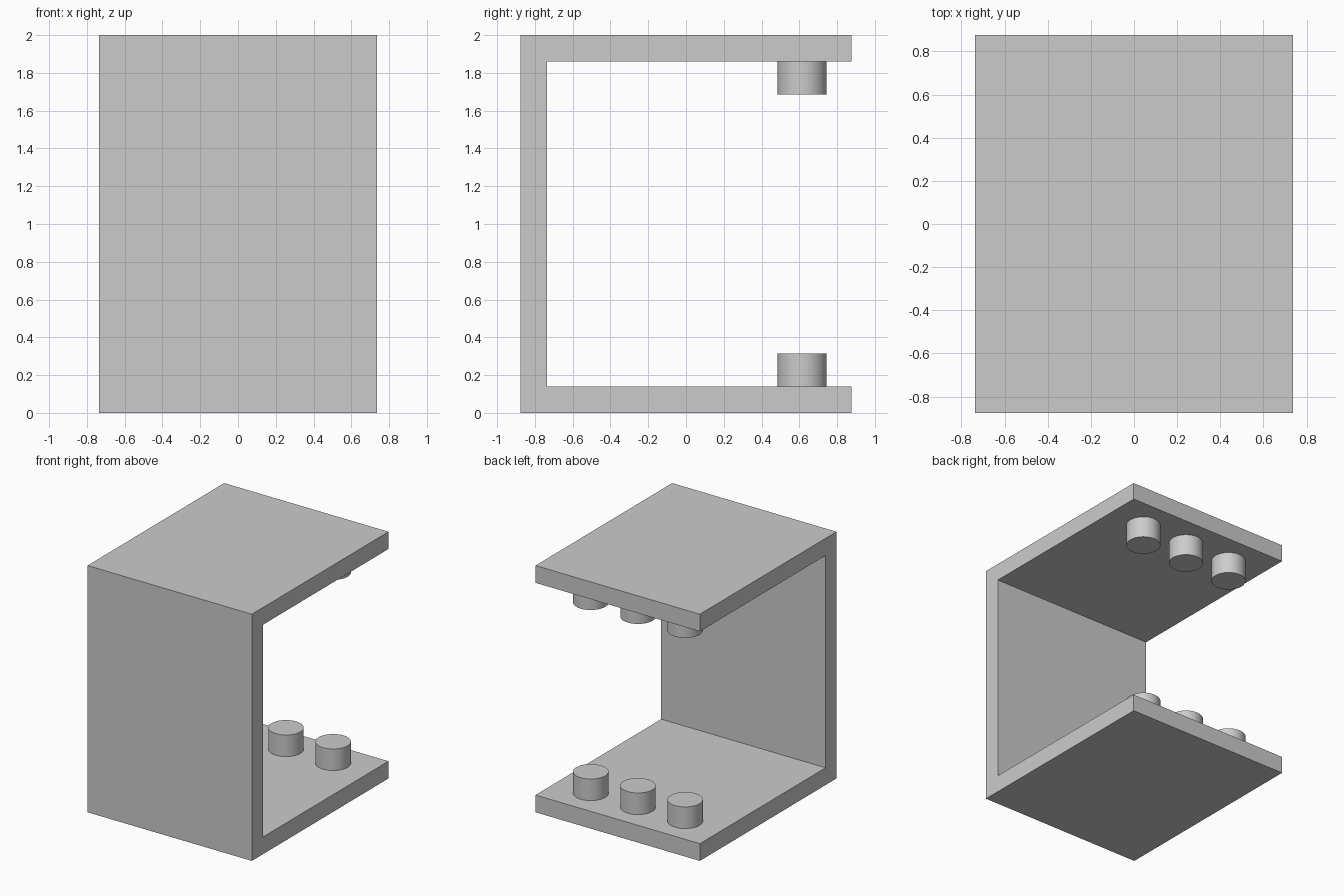
import bpy
import bmesh
import math

cube = bpy.data.objects.get("Cube")
if cube:
    bpy.data.objects.remove(cube, do_unlink=True)

HALF_W = 0.737
HALF_D = 0.875
HEIGHT = 2.0
THICK = 0.14
PEG_R = 0.13
PEG_H = 0.175
PEG_Y = 0.615
PEG_GAP = 0.423

grey = bpy.data.materials.new("plain grey")
grey.use_nodes = True
GREY = (0.6, 0.6, 0.6, 1)
grey.diffuse_color = GREY
grey.node_tree.nodes["Principled BSDF"].inputs["Base Color"].default_value = GREY


def link(name, bm):
    mesh = bpy.data.meshes.new(name)
    bmesh.ops.recalc_face_normals(bm, faces=bm.faces)
    bm.to_mesh(mesh)
    bm.free()
    mesh.materials.append(grey)
    obj = bpy.data.objects.new(name, mesh)
    bpy.context.collection.objects.link(obj)
    return obj


# C-shaped bracket: side profile extruded across the width
front = -HALF_D + THICK
profile = [(-HALF_D, 0), (HALF_D, 0), (HALF_D, THICK), (front, THICK),
           (front, HEIGHT - THICK), (HALF_D, HEIGHT - THICK),
           (HALF_D, HEIGHT), (-HALF_D, HEIGHT)]
bm = bmesh.new()
side = bm.faces.new([bm.verts.new((-HALF_W, y, z)) for y, z in profile])
sweep = bmesh.ops.extrude_face_region(bm, geom=[side], use_keep_orig=True)
moved = [v for v in sweep["geom"] if isinstance(v, bmesh.types.BMVert)]
bmesh.ops.translate(bm, verts=moved, vec=(2 * HALF_W, 0, 0))
link("bracket", bm)

# Rows of three round pegs facing each other
levels = {"lower": THICK + PEG_H / 2, "upper": HEIGHT - THICK - PEG_H / 2}
for level, z in levels.items():
    for side_name, i in (("right", -1), ("middle", 0), ("left", 1)):
        bm = bmesh.new()
        bmesh.ops.create_cone(bm, cap_ends=True, segments=48, radius1=PEG_R,
                              radius2=PEG_R, depth=PEG_H)
        peg = link(f"{level}_{side_name}_peg", bm)
        peg.location = (i * PEG_GAP, PEG_Y, z)
        bpy.ops.object.select_all(action="DESELECT")
        peg.select_set(True)
        bpy.context.view_layer.objects.active = peg
        bpy.ops.object.shade_smooth_by_angle(angle=math.radians(30))
